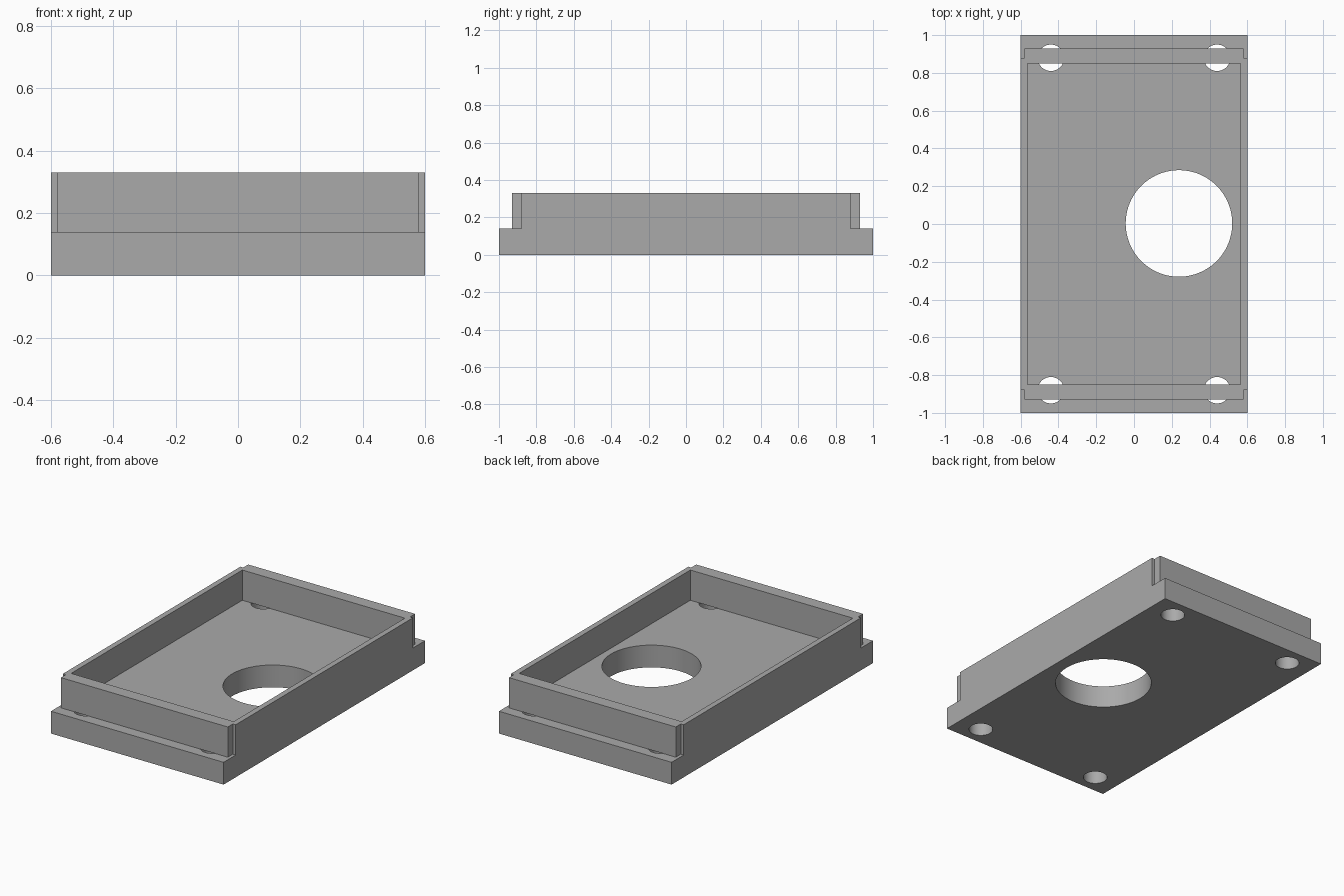
import bpy
import bmesh
import math

cube = bpy.data.objects.get("Cube")
if cube:
    bpy.data.objects.remove(cube, do_unlink=True)

GREY = (0.4, 0.4, 0.4, 1)
grey = bpy.data.materials.new("plain grey")
grey.use_nodes = True
grey.diffuse_color = GREY
grey.node_tree.nodes["Principled BSDF"].inputs["Base Color"].default_value = GREY

FLOOR, TOP = 0.14, 0.33


def add_object(name, bm):
    bmesh.ops.recalc_face_normals(bm, faces=bm.faces)
    mesh = bpy.data.meshes.new(name)
    bm.to_mesh(mesh)
    bm.free()
    mesh.materials.append(grey)
    obj = bpy.data.objects.new(name, mesh)
    bpy.context.collection.objects.link(obj)
    return obj


def prism(name, outline, z0, z1):
    bm = bmesh.new()
    face = bm.faces.new([bm.verts.new((x, y, z0)) for x, y in outline])
    top = bmesh.ops.extrude_face_region(bm, geom=[face])["geom"]
    verts = [v for v in top if isinstance(v, bmesh.types.BMVert)]
    bmesh.ops.translate(bm, verts=verts, vec=(0, 0, z1 - z0))
    return add_object(name, bm)


def rectangle(hx, hy):
    return [(-hx, -hy), (hx, -hy), (hx, hy), (-hx, hy)]


def circle(cx, cy, r, n):
    return [(cx + r * math.cos(math.tau * i / n), cy + r * math.sin(math.tau * i / n))
            for i in range(n)]


def combine(target, tool, operation):
    mod = target.modifiers.new(tool.name, "BOOLEAN")
    mod.operation = operation
    mod.solver = "EXACT"
    mod.object = tool
    bpy.context.view_layer.objects.active = target
    bpy.ops.object.modifier_apply(modifier=mod.name)
    bpy.data.objects.remove(tool, do_unlink=True)


# Base plate with a large opening and four screw holes
tray = prism("tray", rectangle(0.6, 1), 0, FLOOR)
combine(tray, prism("opening", circle(0.238, 0.003, 0.282, 96), -0.1, 0.5), "DIFFERENCE")
for sx in (-1, 1):
    for sy in (-1, 1):
        hole = prism("screw_hole", circle(sx * 0.44, sy * 0.88, 0.07, 48), -0.1, 0.5)
        combine(tray, hole, "DIFFERENCE")

# Raised rim with stepped corners, open in the middle
corner = [(0.6, 0.88), (0.58, 0.88), (0.58, 0.93)]
outline = []
for sx, sy in ((1, 1), (-1, 1), (-1, -1), (1, -1)):
    points = [(sx * x, sy * y) for x, y in corner]
    outline += points if sx == sy else points[::-1]
rim = prism("rim", outline, FLOOR, TOP)
combine(rim, prism("inside", rectangle(0.565, 0.85), 0, 0.5), "DIFFERENCE")
combine(tray, rim, "UNION")

# Merge coplanar faces and keep the hole walls smooth
bm = bmesh.new()
bm.from_mesh(tray.data)
bmesh.ops.remove_doubles(bm, verts=bm.verts, dist=0.0001)
bmesh.ops.dissolve_limit(bm, angle_limit=0.01, verts=bm.verts, edges=bm.edges)
bm.to_mesh(tray.data)
bm.free()
bpy.ops.object.select_all(action="DESELECT")
tray.select_set(True)
bpy.context.view_layer.objects.active = tray
bpy.ops.object.shade_smooth_by_angle(angle=math.radians(30))
